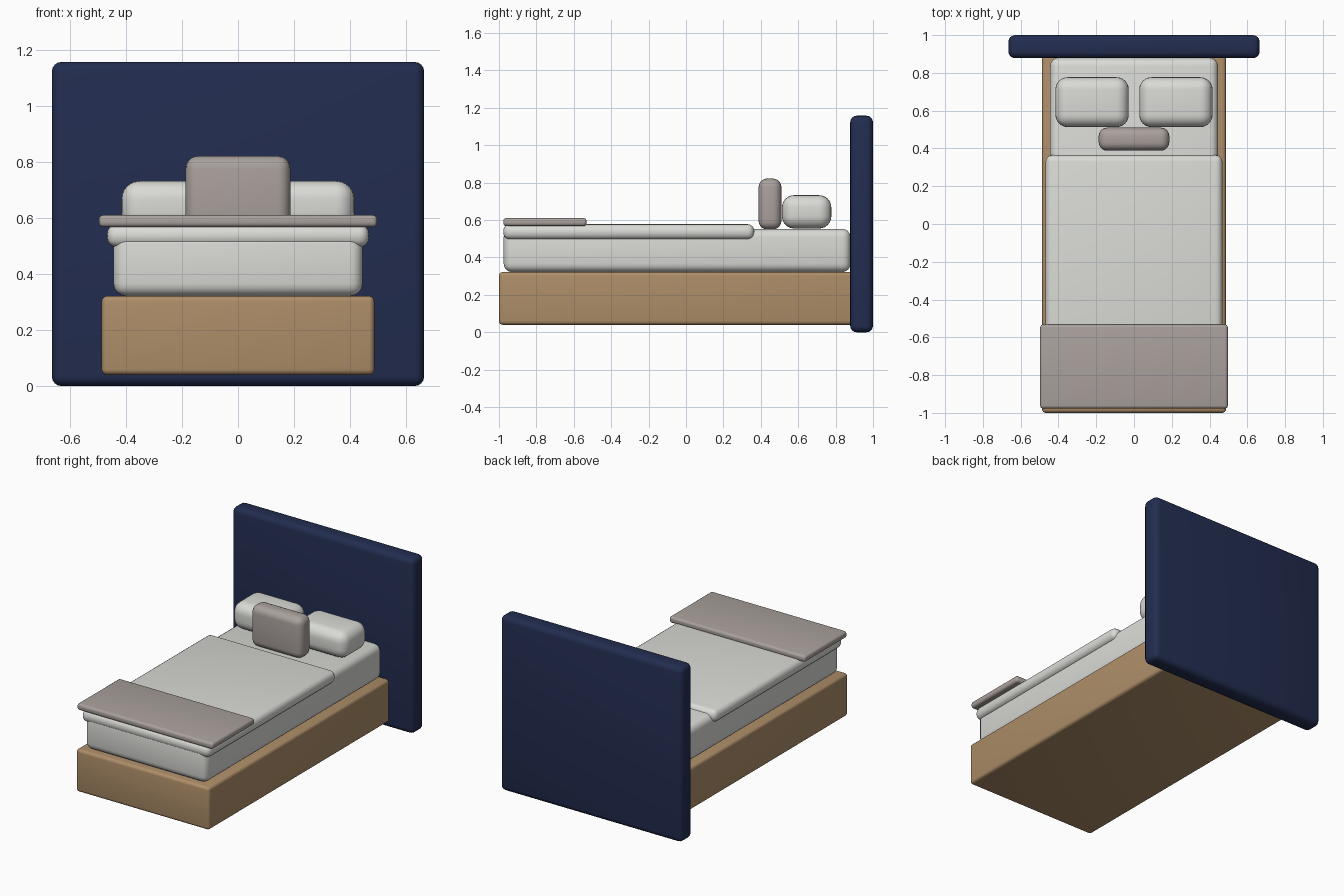
import bpy

if "Cube" in bpy.data.objects:
    bpy.data.objects.remove(bpy.data.objects["Cube"])


def material(name, rgb):
    m = bpy.data.materials.new(name)
    m.diffuse_color = (*rgb, 1)
    m.use_nodes = True
    m.node_tree.nodes["Principled BSDF"].inputs["Base Color"].default_value = m.diffuse_color
    return m


navy = material("navy fabric", (0.016, 0.026, 0.08))
wood = material("light wood", (0.42, 0.27, 0.14))
white = material("off white linen", (0.70, 0.71, 0.67))
taupe = material("taupe cloth", (0.40, 0.355, 0.335))


def rounded_box(name, lo, hi, radius, mat, segments=4):
    """Box between two corners with rounded edges."""
    bpy.ops.mesh.primitive_cube_add(
        size=1, location=[(a + b) / 2 for a, b in zip(lo, hi)])
    ob = bpy.context.object
    ob.name = name
    ob.scale = [b - a for a, b in zip(lo, hi)]
    bpy.ops.object.transform_apply(location=False, rotation=False, scale=True)
    bevel = ob.modifiers.new("round edges", 'BEVEL')
    bevel.width = radius
    bevel.segments = segments
    bpy.ops.object.modifier_apply(modifier=bevel.name)
    bpy.ops.object.shade_smooth_by_angle()
    ob.data.materials.append(mat)
    return ob


# Frame
rounded_box("headboard", (-0.665, 0.878, 0), (0.665, 1, 1.158), 0.035, navy)
rounded_box("bed_base", (-0.487, -1, 0.04), (0.487, 0.9, 0.322), 0.02, wood)

# Bedding
rounded_box("mattress", (-0.445, -0.975, 0.322), (0.445, 0.88, 0.553), 0.045, white)
rounded_box("duvet", (-0.468, -0.977, 0.496), (0.468, 0.365, 0.578), 0.036, white)
rounded_box("throw_blanket", (-0.497, -0.977, 0.568), (0.497, -0.532, 0.611), 0.016, taupe)

# Pillows
for side, x in (("left", -0.222), ("right", 0.222)):
    rounded_box(side + "_pillow", (x - 0.194, 0.513, 0.555),
                (x + 0.194, 0.777, 0.733), 0.065, white, 6)
rounded_box("accent_cushion", (-0.187, 0.388, 0.55), (0.187, 0.51, 0.822), 0.045, taupe, 5)
